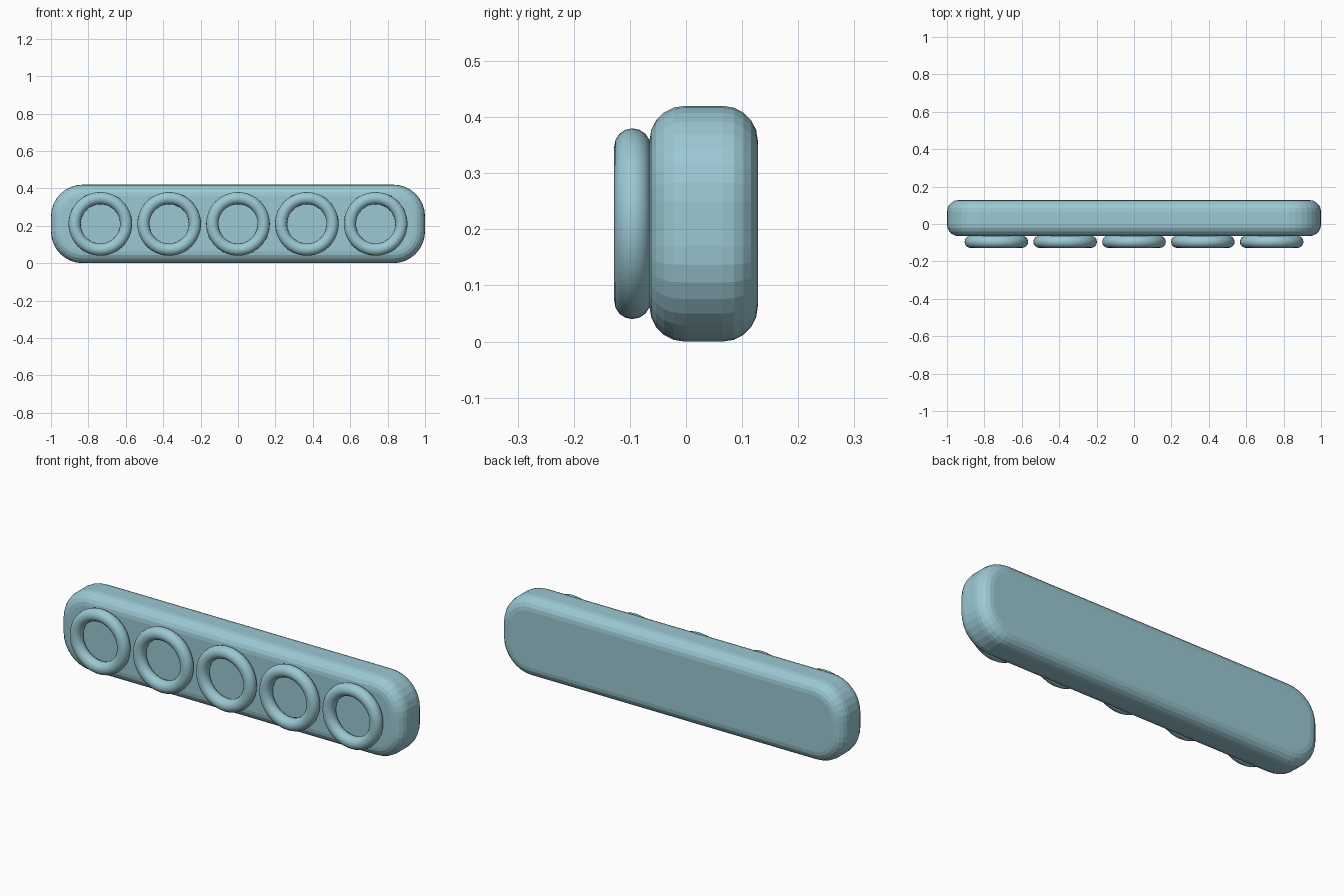
import bpy, bmesh
from math import sin, cos, pi

if "Cube" in bpy.data.objects:
    bpy.data.objects.remove(bpy.data.objects["Cube"])

W, H = 1.0, 0.42              # half width, height
FRONT, BACK = -0.065, 0.128   # body depth range
CORNER, EDGE = 0.17, 0.062    # outline corner radius, edge rounding
SEG, STEPS = 8, 5


def outline(inset):
    """Rounded rectangle in the x-z plane, shrunk by inset."""
    r = CORNER - inset
    cx, cz = W - CORNER, H / 2 - CORNER
    pts = []
    for q, (sx, sz) in enumerate([(1, 1), (-1, 1), (-1, -1), (1, -1)]):
        for i in range(SEG + 1):
            a = (q + i / SEG) * pi / 2
            pts.append((sx * cx + r * cos(a), H / 2 + sz * cz + r * sin(a)))
    return pts


# Body: rounded outlines stacked from front to back
layers = []
for i in range(STEPS + 1):
    a = i / STEPS * pi / 2
    layers.append((FRONT + EDGE * (1 - cos(a)), EDGE * (1 - sin(a))))
layers += [(FRONT + BACK - y, inset) for y, inset in reversed(layers)]

bm = bmesh.new()
rings = [[bm.verts.new((x, y, z)) for x, z in outline(inset)] for y, inset in layers]
for a, b in zip(rings, rings[1:]):
    n = len(a)
    for i in range(n):
        j = (i + 1) % n
        bm.faces.new((a[i], a[j], b[j], b[i]))
bm.faces.new(rings[0])
bm.faces.new(rings[-1])
bmesh.ops.recalc_face_normals(bm, faces=bm.faces)
mesh = bpy.data.meshes.new("body")
bm.to_mesh(mesh)
bm.free()
body = bpy.data.objects.new("body", mesh)
bpy.context.collection.objects.link(body)

mat = bpy.data.materials.new("pale_blue")
mat.diffuse_color = (0.33, 0.58, 0.65, 1)
mat.use_nodes = True
mat.node_tree.nodes["Principled BSDF"].inputs["Base Color"].default_value = mat.diffuse_color
body.data.materials.append(mat)

# Row of five raised rings on the front face
for i in range(5):
    bpy.ops.mesh.primitive_torus_add(
        major_radius=0.1375, minor_radius=0.0325, major_segments=48, minor_segments=16,
        location=((i - 2) * 0.368, -0.0955, H / 2), rotation=(pi / 2, 0, 0))
    ring = bpy.context.object
    ring.name = f"ring_{i + 1}"
    ring.data.materials.append(mat)
    bpy.ops.object.shade_smooth()
